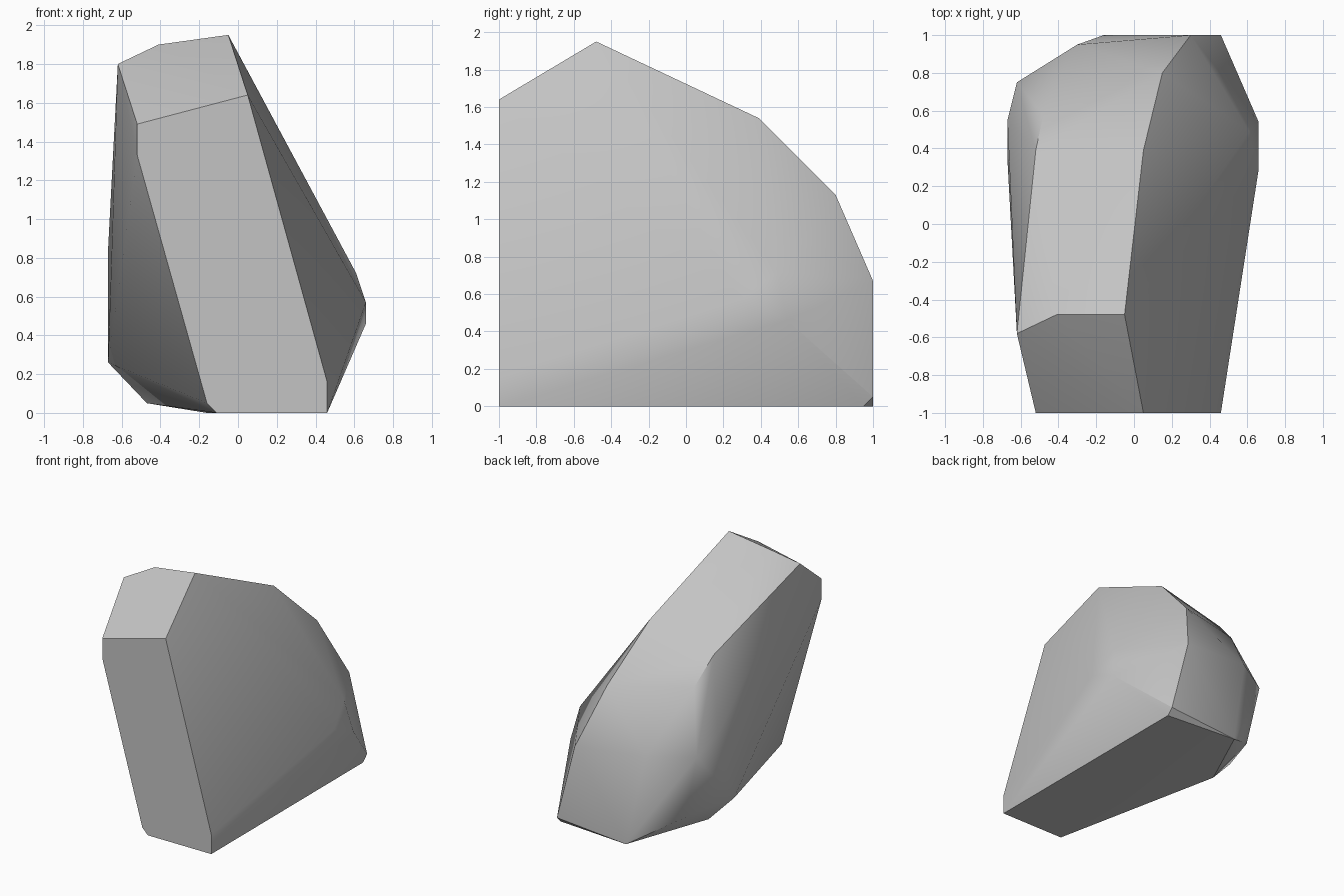
import bpy
import bmesh
import math

# Remove only the default object
default_cube = bpy.data.objects.get("Cube")
if default_cube:
    bpy.data.objects.remove(default_cube, do_unlink=True)


def make_material(name, colour):
    material = bpy.data.materials.new(name)
    material.use_nodes = True
    material.diffuse_color = colour
    shader = material.node_tree.nodes["Principled BSDF"]
    shader.inputs["Base Color"].default_value = colour
    shader.inputs["Roughness"].default_value = 0.8
    return material


def make_boulder(name, corner_groups, material):
    """Wrap the corner points in a convex shell and merge its flat facets."""
    bm = bmesh.new()
    for group in corner_groups:
        for corner in group:
            bm.verts.new(corner)
    bmesh.ops.convex_hull(bm, input=bm.verts[:])
    loose = [vert for vert in bm.verts if not vert.link_faces]
    bmesh.ops.delete(bm, geom=loose, context="VERTS")
    bmesh.ops.dissolve_limit(bm, angle_limit=math.radians(1),
                             verts=bm.verts[:], edges=bm.edges[:])
    bmesh.ops.recalc_face_normals(bm, faces=bm.faces[:])
    mesh = bpy.data.meshes.new(name)
    bm.to_mesh(mesh)
    bm.free()
    mesh.materials.append(material)
    boulder = bpy.data.objects.new(name, mesh)
    bpy.context.collection.objects.link(boulder)
    return boulder


# Flat front cut, as an x, z outline
front_outline = [(-.52, 1.49), (-.52, 1.33), (-.16, .05), (-.11, 0),
                 (.46, 0), (.46, .16), (.05, 1.64)]
front_cut = [(x, -1, z) for x, z in front_outline]

# Peak and the two edges of the broad band running down the back
peak = [(-.05, -.48, 1.95), (-.41, -.48, 1.9), (-.62, -.58, 1.8)]
band_right_edge = [(.05, .39, 1.54), (.15, .8, 1.13), (.3, 1, .67)]
band_left_edge = [(-.52, .39, 1.4), (-.48, .58, 1.2), (-.3, .95, .73)]

# Bulging flanks
right_flank = [(.66, .54, .46), (.66, .29, .57), (.61, .49, .72)]
left_flank = [(-.62, .75, .73), (-.67, .55, .85),
              (-.67, .34, .26), (-.51, .73, .21)]

# Rear corners of the underside
underside = [(.46, .95, 0), (.46, 1, .05), (-.16, 1, 0), (-.47, .38, .05)]

stone_grey = make_material("stone grey", (.55, .55, .55, 1))
boulder = make_boulder(
    "boulder",
    [front_cut, peak, band_right_edge, band_left_edge,
     right_flank, left_flank, underside],
    stone_grey)

# Soft shading across shallow facets, crisp along strong ridges
bpy.ops.object.select_all(action="DESELECT")
boulder.select_set(True)
bpy.context.view_layer.objects.active = boulder
bpy.ops.object.shade_smooth_by_angle(angle=math.radians(30))
